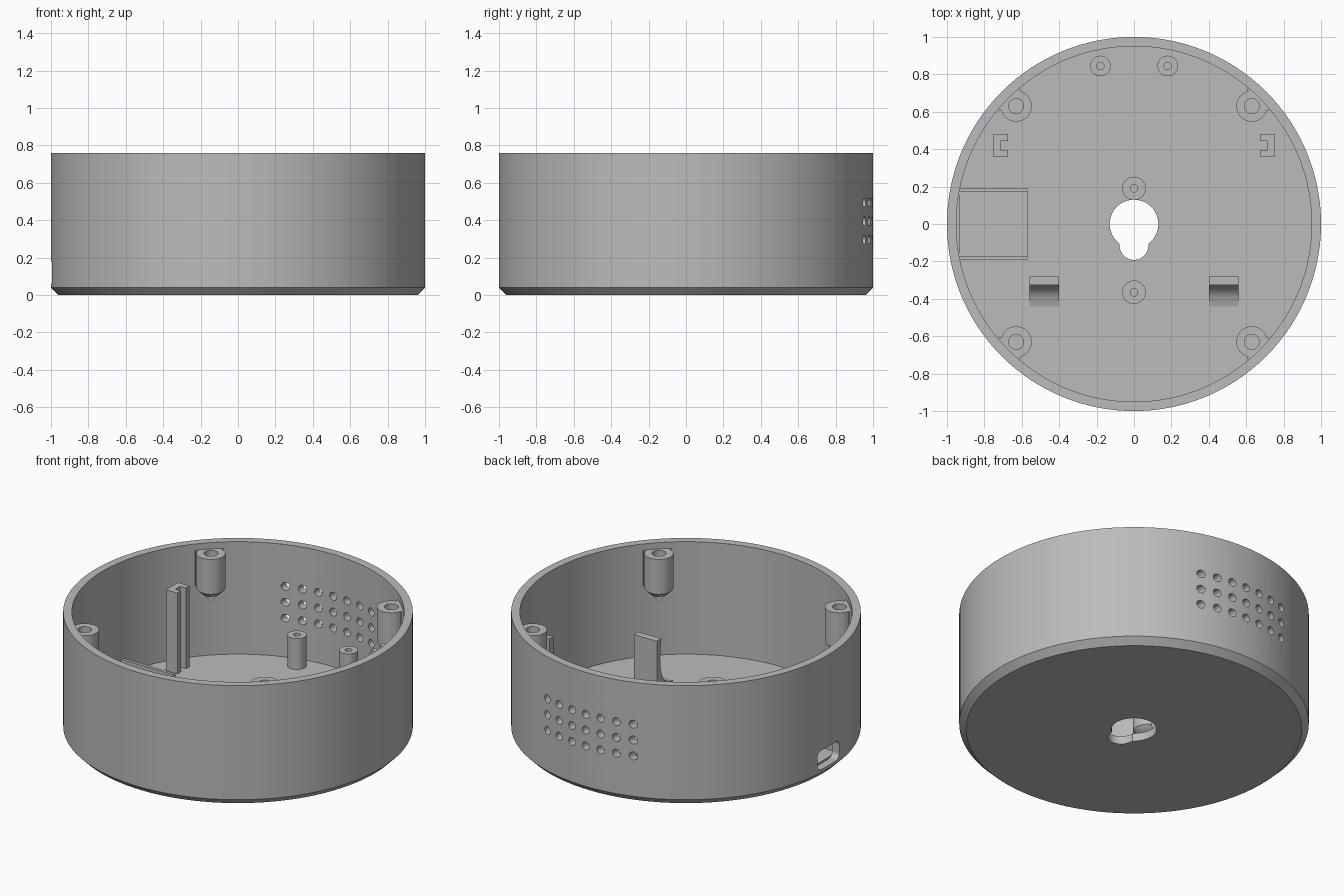
import bpy, bmesh, math
from mathutils import Matrix, Vector

cube = bpy.data.objects.get("Cube")
if cube:
    bpy.data.objects.remove(cube, do_unlink=True)

grey = bpy.data.materials.new("plain grey")
grey.use_nodes = True
colour = (0.5, 0.5, 0.5, 1)
grey.diffuse_color = colour
grey.node_tree.nodes["Principled BSDF"].inputs["Base Color"].default_value = colour

FLOOR, SINK, WALL_R = 0.05, 0.03, 0.95


def finish(name, bm):
    bmesh.ops.recalc_face_normals(bm, faces=bm.faces)
    mesh = bpy.data.meshes.new(name)
    bm.to_mesh(mesh)
    bm.free()
    mesh.materials.append(grey)
    obj = bpy.data.objects.new(name, mesh)
    bpy.context.collection.objects.link(obj)
    return obj


def lathe(name, profile, x=0, y=0, steps=32):
    """Spin an (r, z) profile around a vertical axis."""
    bm = bmesh.new()
    verts = [bm.verts.new((r, 0, z)) for r, z in profile]
    edges = [bm.edges.new(pair) for pair in zip(verts, verts[1:])]
    bmesh.ops.spin(bm, geom=verts + edges, axis=(0, 0, 1), cent=(0, 0, 0),
                   steps=steps, angle=math.tau)
    bmesh.ops.remove_doubles(bm, verts=bm.verts, dist=0.0001)
    bmesh.ops.translate(bm, verts=bm.verts, vec=(x, y, 0))
    return finish(name, bm)


def prism(name, points, offset):
    """Extrude a flat outline of 3D points along an offset."""
    bm = bmesh.new()
    face = bm.faces.new([bm.verts.new(p) for p in points])
    out = bmesh.ops.extrude_face_region(bm, geom=[face])
    moved = [v for v in out["geom"] if isinstance(v, bmesh.types.BMVert)]
    bmesh.ops.translate(bm, verts=moved, vec=offset)
    return finish(name, bm)


def box(name, x0, x1, y0, y1, z0, z1):
    return prism(name, [(x0, y0, z0), (x1, y0, z0), (x1, y1, z0), (x0, y1, z0)],
                 (0, 0, z1 - z0))


def cut(obj, cutter):
    cutter.hide_render = True
    cutter.hide_viewport = True
    mod = obj.modifiers.new("cut", 'BOOLEAN')
    mod.operation = 'DIFFERENCE'
    mod.solver = 'EXACT'
    mod.object = cutter


def smooth(obj):
    bpy.ops.object.select_all(action='DESELECT')
    obj.select_set(True)
    bpy.context.view_layer.objects.active = obj
    bpy.ops.object.shade_smooth_by_angle(angle=math.radians(30))


# Round case with chamfered base
shell = lathe("case_shell", [(0, 0), (0.96, 0), (1, 0.04), (1, 0.76),
                             (WALL_R, 0.76), (WALL_R, FLOOR), (0, FLOOR)], steps=128)
parts = [shell]

# Hanging keyhole: large circle with a smaller lobe below
big, small, drop = 0.13, 0.077, -0.115
join = math.asin(small / big)
keyhole = []
for i in range(41):
    a = -math.pi / 2 + join + (math.tau - 2 * join) * i / 40
    keyhole.append((big * math.cos(a), big * math.sin(a), -0.1))
for i in range(21):
    a = math.pi + math.pi * i / 20
    keyhole.append((small * math.cos(a), drop + small * math.sin(a), -0.1))
key_cutter = prism("keyhole_cutter", keyhole, (0, 0, 0.5))
cut(shell, key_cutter)

# Grid of vent holes through the back wall
bm = bmesh.new()
for col in range(-3, 4):
    for row in range(3):
        place = Matrix.Translation((col * 0.1, 0.97, 0.295 + row * 0.1))
        bmesh.ops.create_cone(bm, cap_ends=True, segments=20, radius1=0.025,
                              radius2=0.025, depth=0.3,
                              matrix=place @ Matrix.Rotation(math.pi / 2, 4, 'X'))
cut(shell, finish("vent_cutter", bm))

# Rounded cable port in the side wall
port, corner = [], 0.035
for quarter, (sy, sz) in enumerate([(1, 1), (-1, 1), (-1, -1), (1, -1)]):
    for i in range(7):
        a = (quarter + i / 6) * math.pi / 2
        port.append((-1.1, sy * (0.11 - corner) + corner * math.cos(a),
                     0.12 + sz * (0.06 - corner) + corner * math.sin(a)))
cut(shell, prism("port_cutter", port, (0.22, 0, 0)))

# Circuit board tray behind the port
box("port_tray_base", -0.935, -0.57, -0.19, 0.19, SINK, 0.06)
for side, label in ((1, "back"), (-1, "front")):
    y0, y1 = sorted((side * 0.17, side * 0.19))
    box("port_tray_rail_" + label, -0.94, -0.57, y0, y1, SINK, 0.145)

# Lid screw posts with conical undersides, tied to the wall
for sx in (1, -1):
    for sy in (1, -1):
        parts.append(lathe("lid_screw_post", [(0, 0.42), (0.083, 0.5), (0.083, 0.72),
                           (0.04, 0.72), (0.04, 0.55), (0, 0.55)], sx * 0.63, sy * 0.63))
        out = Vector((sx, sy, 0)).normalized()
        across = Vector((-out.y, out.x, 0)) * 0.082
        near, far, lift = out * 0.935, out * 0.965, Vector((0, 0, 0.5))
        prism("lid_post_web", [near - across + lift, far - across + lift,
                               far + across + lift, near + across + lift], (0, 0, 0.22))


def standoff(name, x, y, radius, top):
    obj = lathe(name, [(0, SINK), (radius, SINK), (radius, top), (0.02, top),
                       (0.02, FLOOR + 0.01), (0, FLOOR + 0.01)], x, y)
    parts.append(obj)
    return obj


# Board standoffs
standoff("rear_standoff_left", 0.18, 0.845, 0.055, 0.245)
standoff("rear_standoff_right", -0.18, 0.845, 0.055, 0.245)
standoff("centre_standoff_front", 0, -0.365, 0.063, 0.12)
cut(standoff("centre_standoff_back", 0, 0.19, 0.063, 0.12), key_cutter)

# Mirrored board channels and curved cradles
cradle = [(-0.28, SINK), (-0.28, 0.36), (-0.325, 0.36), (-0.317, 0.3), (-0.314, 0.24),
          (-0.317, 0.18), (-0.33, 0.13), (-0.352, 0.09), (-0.385, 0.065),
          (-0.44, 0.051), (-0.44, SINK)]
channel = [(0.755, 0.36), (0.755, 0.48), (0.675, 0.48), (0.675, 0.445),
           (0.715, 0.445), (0.715, 0.395), (0.675, 0.395), (0.675, 0.36)]
for s, label in ((1, "left"), (-1, "right")):
    prism("board_channel_" + label, [(s * x, y, SINK) for x, y in channel],
          (0, 0, 0.56 - SINK))
    parts.append(prism("curved_cradle_" + label, [(s * 0.4, y, z) for y, z in cradle],
                       (s * 0.16, 0, 0)))

for obj in parts:
    smooth(obj)
